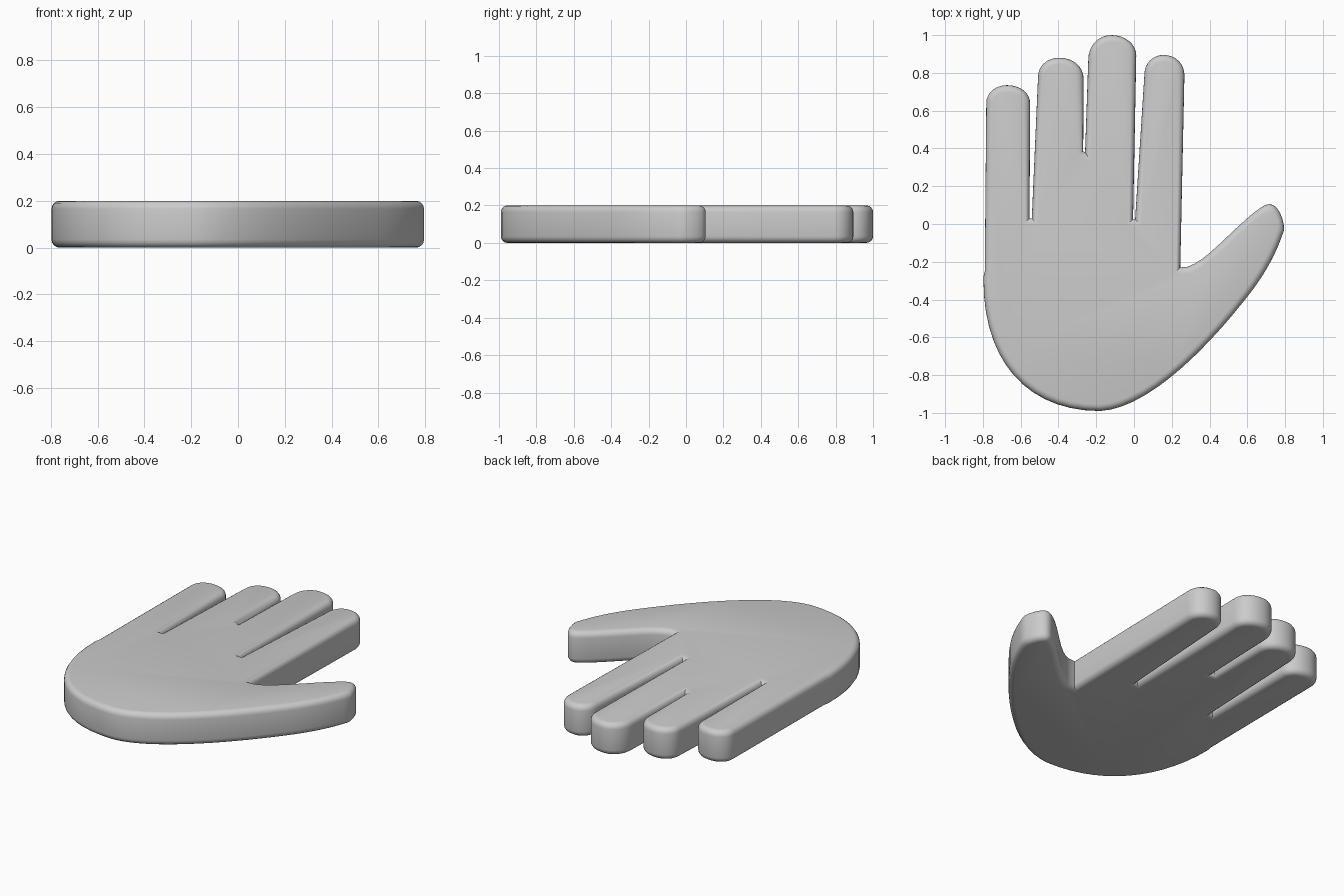
import bpy, bmesh, math
from mathutils import Vector
from mathutils.geometry import interpolate_bezier

if "Cube" in bpy.data.objects:
    bpy.data.objects.remove(bpy.data.objects["Cube"])

HEIGHT, ROUND = 0.2, 0.035
outline = []


def arc(p0, h0, h1, p1, n=8):
    """Append a Bezier stretch, leaving out its last point."""
    pts = interpolate_bezier(*[Vector((*p, 0)) for p in (p0, h0, h1, p1)], n + 1)
    outline.extend(pts[:-1])


def fingertip(left, top, right):
    """Rounded tip from the left side over the top to the right side."""
    k = 0.57
    for a, b in ((left, top), (right, top)):
        ha = (a[0], a[1] + k * (b[1] - a[1]))
        hb = (b[0] + k * (a[0] - b[0]), b[1])
        if a is left:
            arc(a, ha, hb, b)
        else:
            arc(b, hb, ha, a)
    outline.append(Vector((*right, 0)))


def gap(*points):
    outline.extend(Vector((*p, 0)) for p in points)


# Four fingers separated by narrow slots
fingertip((-0.782, 0.64), (-0.672, 0.735), (-0.55, 0.64))
gap((-0.553, 0.03), (-0.541, 0.03))
fingertip((-0.508, 0.78), (-0.395, 0.88), (-0.267, 0.77))
gap((-0.269, 0.385), (-0.259, 0.38))
fingertip((-0.242, 0.87), (-0.12, 1.0), (0.012, 0.89))
gap((-0.005, 0.025), (0.006, 0.025))
fingertip((0.055, 0.79), (0.155, 0.895), (0.267, 0.79))

# Thumb web, thumb and rounded palm
arc((0.245, -0.23), (0.34, -0.24), (0.46, -0.09), (0.61, 0.04))
arc((0.61, 0.04), (0.66, 0.08), (0.69, 0.105), (0.72, 0.105), 5)
arc((0.72, 0.105), (0.76, 0.105), (0.795, 0.03), (0.795, -0.03), 6)
arc((0.795, -0.03), (0.76, -0.14), (0.70, -0.26), (0.60, -0.385))
arc((0.60, -0.385), (0.33, -0.73), (0.04, -0.98), (-0.18, -0.99), 12)
arc((-0.18, -0.99), (-0.57, -0.99), (-0.80, -0.72), (-0.797, -0.29), 14)
gap((-0.797, -0.28), (-0.79, -0.25))

# Extrude the outline and round its top and bottom rims
bm = bmesh.new()
base = bm.faces.new([bm.verts.new(p) for p in outline])
solid = bmesh.ops.extrude_face_region(bm, geom=[base], use_keep_orig=True)
bmesh.ops.translate(bm, vec=(0, 0, HEIGHT),
                    verts=[v for v in solid["geom"] if isinstance(v, bmesh.types.BMVert)])
bmesh.ops.recalc_face_normals(bm, faces=bm.faces)
rims = [e for e in bm.edges if abs(e.verts[0].co.z - e.verts[1].co.z) < 0.01]
bmesh.ops.bevel(bm, geom=rims, offset=ROUND, offset_type='OFFSET', segments=4,
                profile=0.5, affect='EDGES', clamp_overlap=False)
bmesh.ops.recalc_face_normals(bm, faces=bm.faces)

mesh = bpy.data.meshes.new("hand")
bm.to_mesh(mesh)
bm.free()
hand = bpy.data.objects.new("hand", mesh)
bpy.context.collection.objects.link(hand)
bpy.context.view_layer.objects.active = hand
hand.select_set(True)
bpy.ops.object.shade_smooth_by_angle(angle=math.radians(35))
